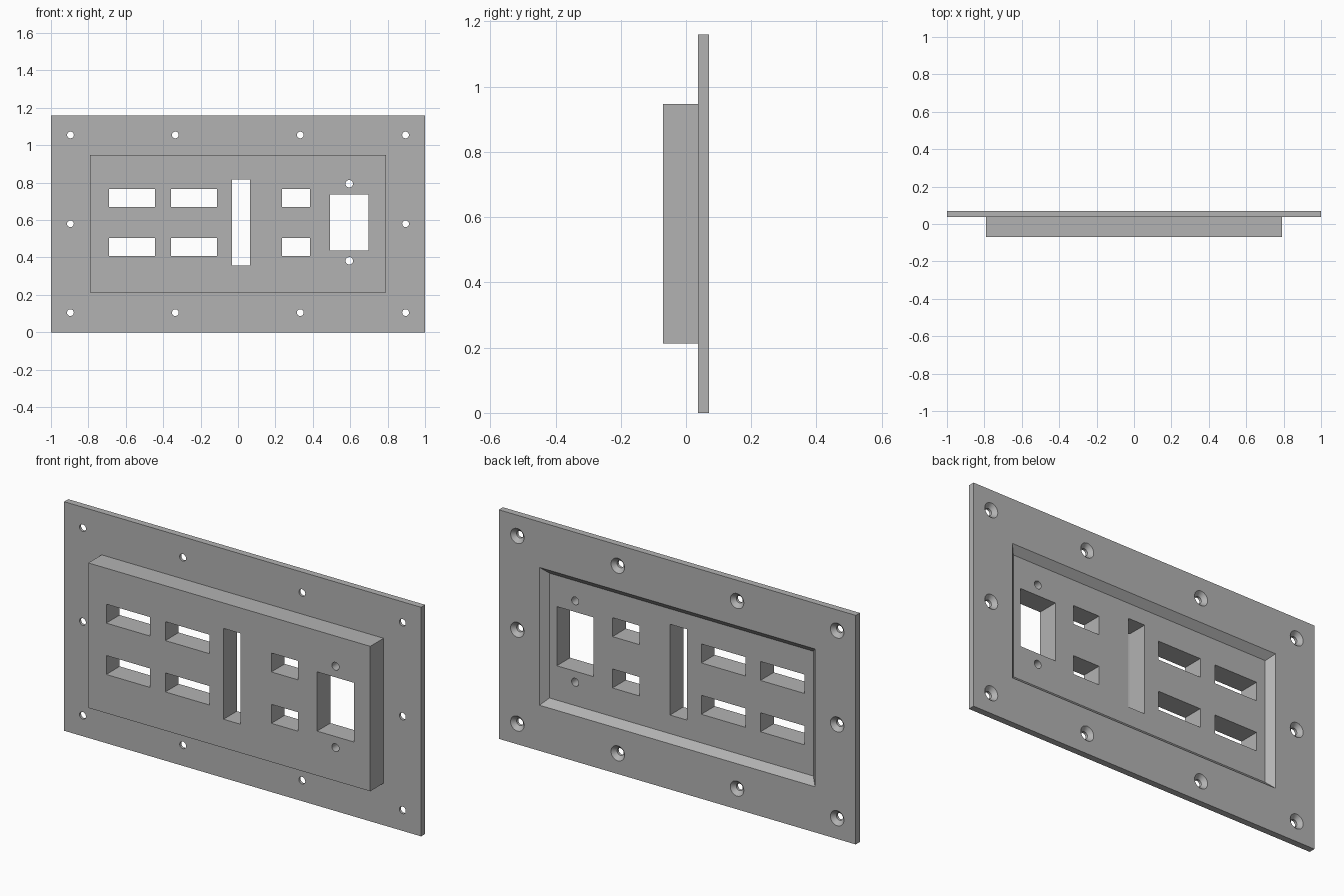
import bpy, bmesh, math

cube = bpy.data.objects.get("Cube")
if cube:
    bpy.data.objects.remove(cube, do_unlink=True)

grey = bpy.data.materials.new("plain_grey")
grey.use_nodes = True
colour = (0.45, 0.45, 0.45, 1)
grey.diffuse_color = colour
grey.node_tree.nodes["Principled BSDF"].inputs["Base Color"].default_value = colour

MID = 0.58                       # height of the panel centre
FRONT, SEAT, BACK = -0.07, 0.037, 0.07


def rect(hx, hz, y, cx=0, cz=MID):
    return [(cx + sx * hx, y, cz + sz * hz)
            for sx, sz in ((-1, -1), (1, -1), (1, 1), (-1, 1))]


def circle(r, y, cx, cz, n=32):
    return [(cx + r * math.cos(math.tau * i / n), y, cz + r * math.sin(math.tau * i / n))
            for i in range(n)]


def skin(bm, rings):
    """Closed body through a series of matching rings, capped at both ends."""
    loops = [[bm.verts.new(p) for p in ring] for ring in rings]
    for a, b in zip(loops, loops[1:]):
        for i in range(len(a)):
            j = (i + 1) % len(a)
            bm.faces.new((a[i], a[j], b[j], b[i]))
    bm.faces.new(loops[0][::-1])
    bm.faces.new(loops[-1])


def make_object(name, bm):
    bmesh.ops.recalc_face_normals(bm, faces=bm.faces)
    mesh = bpy.data.meshes.new(name)
    bm.to_mesh(mesh)
    bm.free()
    mesh.materials.append(grey)
    obj = bpy.data.objects.new(name, mesh)
    bpy.context.collection.objects.link(obj)
    return obj


# Panel: raised block, flange and the bevelled recess behind it
bm = bmesh.new()
skin(bm, [rect(0.79, 0.367, FRONT), rect(0.79, 0.367, SEAT),
          rect(1, MID, SEAT), rect(1, MID, BACK),
          rect(0.772, 0.349, BACK), rect(0.739, 0.316, SEAT)])
panel = make_object("mounting_panel", bm)

# Windows through the block: centre x, centre z, half width, half height
windows = [(0.016, 0.588, 0.048, 0.23), (0.595, 0.588, 0.103, 0.15)]
for z in (0.457, 0.717):
    windows += [(-0.566, z, 0.123, 0.048), (-0.235, z, 0.123, 0.048),
                (0.311, z, 0.075, 0.048)]
bm = bmesh.new()
for x, z, hx, hz in windows:
    skin(bm, [rect(hx, hz, y, x, z) for y in (-0.2, 0.2)])

# Fixing holes above and below the large window
for z in (0.382, 0.794):
    skin(bm, [circle(0.02, y, 0.595, z) for y in (-0.2, 0.2)])

# Countersunk screw holes around the flange
screws = [(x, MID + dz) for x in (-0.896, -0.335, 0.333, 0.896) for dz in (-0.475, 0.475)]
screws += [(-0.896, MID), (0.896, MID)]
for x, z in screws:
    skin(bm, [circle(r, y, x, z) for r, y in
              ((0.018, 0), (0.018, 0.05), (0.038, BACK), (0.038, 0.1))])
cutter = make_object("hole_cutter", bm)
cutter.hide_render = True

# Cut the holes, bake the result and drop the cutter
cut = panel.modifiers.new("holes", "BOOLEAN")
cut.operation = "DIFFERENCE"
cut.solver = "EXACT"
cut.object = cutter
bpy.context.view_layer.update()
graph = bpy.context.evaluated_depsgraph_get()
panel.data = bpy.data.meshes.new_from_object(panel.evaluated_get(graph))
panel.modifiers.clear()
bpy.data.objects.remove(cutter, do_unlink=True)

# Smooth hole walls, sharp edges elsewhere
bpy.ops.object.select_all(action="DESELECT")
panel.select_set(True)
bpy.context.view_layer.objects.active = panel
bpy.ops.object.shade_smooth_by_angle(angle=math.radians(30))
